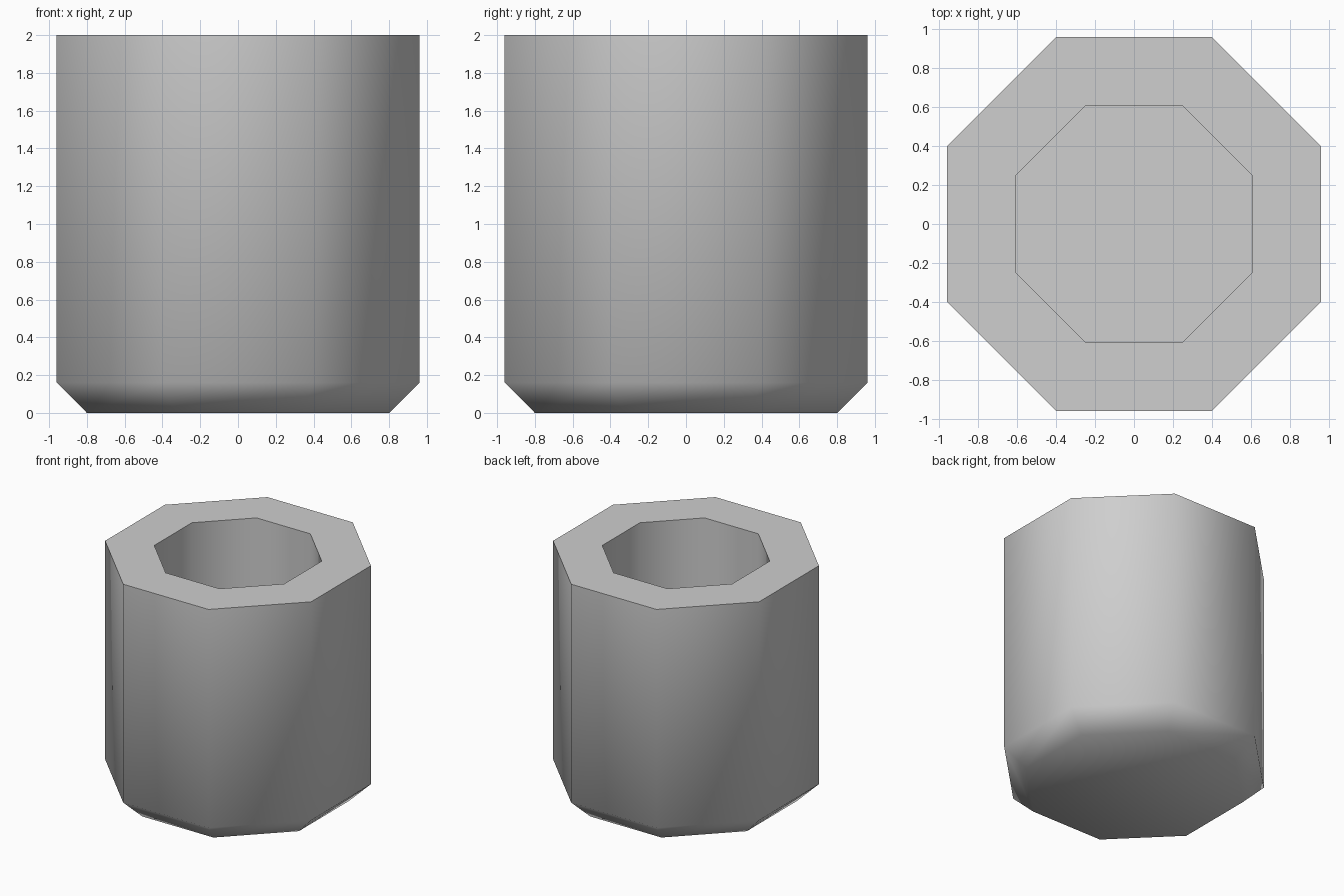
import bpy
import bmesh
import math

cube = bpy.data.objects.get("Cube")
if cube:
    bpy.data.objects.remove(cube, do_unlink=True)

SIDES = 8

# Single plain grey
grey = bpy.data.materials.new("plain grey")
grey.use_nodes = True
colour = (0.62, 0.62, 0.62, 1)
grey.diffuse_color = colour
grey.node_tree.nodes["Principled BSDF"].inputs["Base Color"].default_value = colour

# Apothem and height of each ring, from the base up the outside and down the hollow
profile = [(0.8, 0), (0.96, 0.16), (0.96, 2), (0.605, 2), (0.605, 0.36)]


def add_ring(bm, apothem, z):
    radius = apothem / math.cos(math.pi / SIDES)
    angles = [(i + 0.5) * math.tau / SIDES for i in range(SIDES)]
    return [bm.verts.new((radius * math.cos(a), radius * math.sin(a), z)) for a in angles]


# Octagonal pot: chamfered foot, straight wall, flat rim and hollow
bm = bmesh.new()
rings = [add_ring(bm, a, z) for a, z in profile]
for low, high in zip(rings, rings[1:]):
    for i in range(SIDES):
        j = (i + 1) % SIDES
        bm.faces.new((low[i], low[j], high[j], high[i]))

# Base and hollow floor
bm.faces.new(rings[0][::-1])
bm.faces.new(rings[-1])
bmesh.ops.recalc_face_normals(bm, faces=bm.faces[:])

mesh = bpy.data.meshes.new("octagonal_pot")
bm.to_mesh(mesh)
bm.free()
mesh.materials.append(grey)
pot = bpy.data.objects.new("octagonal_pot", mesh)
bpy.context.collection.objects.link(pot)

# Smooth wall and foot, crisp rim and floor edges
bpy.ops.object.select_all(action="DESELECT")
pot.select_set(True)
bpy.context.view_layer.objects.active = pot
bpy.ops.object.shade_smooth_by_angle(angle=math.radians(60))
